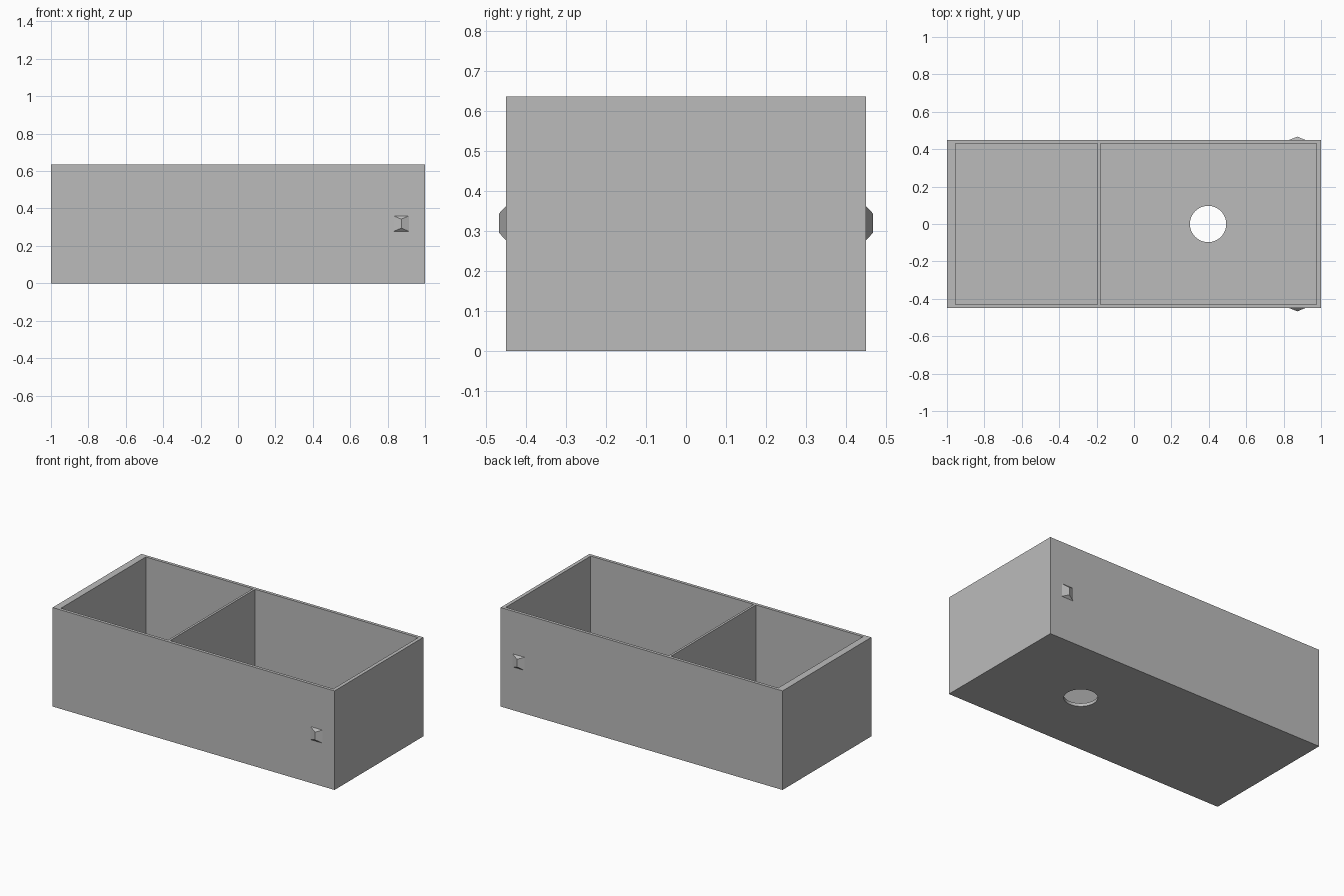
import bpy
import bmesh
from math import radians

cube = bpy.data.objects.get("Cube")
if cube:
    bpy.data.objects.remove(cube, do_unlink=True)

HEIGHT, DEPTH, FLOOR = 0.635, 0.9, 0.02

grey = bpy.data.materials.new("plain grey")
grey.use_nodes = True
colour = (0.5, 0.5, 0.5, 1)
grey.diffuse_color = colour
grey.node_tree.nodes["Principled BSDF"].inputs["Base Color"].default_value = colour


def finish(name, bm):
    bmesh.ops.recalc_face_normals(bm, faces=bm.faces)
    mesh = bpy.data.meshes.new(name)
    bm.to_mesh(mesh)
    bm.free()
    mesh.materials.append(grey)
    obj = bpy.data.objects.new(name, mesh)
    bpy.context.collection.objects.link(obj)
    return obj


def box(name, x0, x1, depth, z0, z1):
    bm = bmesh.new()
    bmesh.ops.create_cube(bm, size=1)
    bmesh.ops.scale(bm, vec=(x1 - x0, depth, z1 - z0), verts=bm.verts)
    bmesh.ops.translate(bm, vec=((x0 + x1) / 2, 0, (z0 + z1) / 2), verts=bm.verts)
    return finish(name, bm)


# Solid body and the shapes hollowed out of it
body = box("divided_box", -1, 1, DEPTH, 0, HEIGHT)
cutters = [
    box("small_compartment_cutter", -0.955, -0.195, 0.86, FLOOR, HEIGHT + 0.1),
    box("large_compartment_cutter", -0.18, 0.977, 0.86, FLOOR, HEIGHT + 0.1),
]
bm = bmesh.new()
bmesh.ops.create_cone(bm, cap_ends=True, segments=64, radius1=0.097, radius2=0.097, depth=0.2)
bmesh.ops.translate(bm, vec=(0.396, 0, 0), verts=bm.verts)
cutters.append(finish("floor_hole_cutter", bm))

for cutter in cutters:
    cutter.hide_render = True
    mod = body.modifiers.new(cutter.name, "BOOLEAN")
    mod.operation, mod.solver, mod.object = "DIFFERENCE", "EXACT", cutter

# Bake the cuts and discard the cutters
hollow = bpy.data.meshes.new_from_object(body.evaluated_get(bpy.context.evaluated_depsgraph_get()))
body.modifiers.clear()
body.data = hollow
for cutter in cutters:
    bpy.data.objects.remove(cutter, do_unlink=True)

bpy.ops.object.select_all(action="DESELECT")
body.select_set(True)
bpy.context.view_layer.objects.active = body
bpy.ops.object.shade_smooth_by_angle(angle=radians(30))


# Hipped catch with an upright ridge, one on each long wall
def catch(name, side):
    x, z, wall = 0.873, 0.319, side * DEPTH / 2
    bm = bmesh.new()
    base = [bm.verts.new((x + dx * 0.042, wall, z + dz * 0.042))
            for dx, dz in ((-1, -1), (1, -1), (1, 1), (-1, 1))]
    low, high = [bm.verts.new((x, wall + side * 0.017, z + dz * 0.024)) for dz in (-1, 1)]
    a, b, c, d = base
    for face in (base, (a, b, low), (c, d, high), (b, c, high, low), (d, a, low, high)):
        bm.faces.new(face)
    finish(name, bm)


catch("front_catch", -1)
catch("back_catch", 1)
